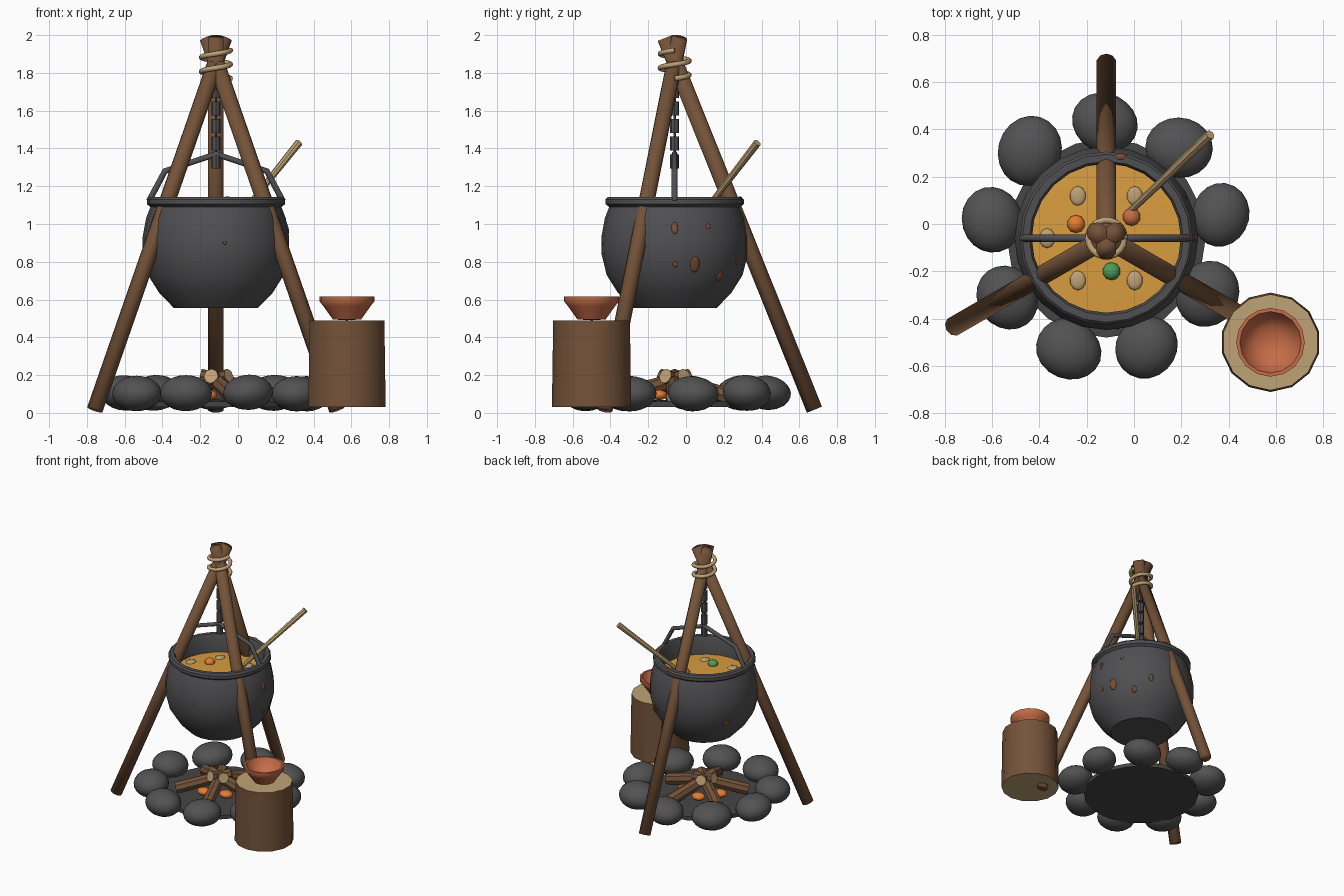
import bpy, bmesh, math, random
from math import sin, cos, radians, tau
from mathutils import Vector, Matrix

random.seed(4)
if "Cube" in bpy.data.objects:
    bpy.data.objects.remove(bpy.data.objects["Cube"])

CENTRE = Vector((-0.117, -0.06, 0))   # axis of fire, pot and tripod
STUMP = Vector((0.577, -0.5, 0))


def material(name, *rgb):
    m = bpy.data.materials.new(name)
    m.use_nodes = True
    m.diffuse_color = (*rgb, 1)
    m.node_tree.nodes["Principled BSDF"].inputs["Base Color"].default_value = (*rgb, 1)
    return m


iron = material("iron_grey", 0.08, 0.08, 0.085)
stone = material("stone_grey", 0.085, 0.085, 0.088)
ash = material("ash_grey", 0.06, 0.06, 0.062)
bark = material("bark_brown", 0.175, 0.085, 0.04)
tan = material("pale_wood", 0.52, 0.36, 0.18)
broth = material("broth_gold", 0.7, 0.34, 0.05)
orange = material("ember_orange", 0.78, 0.2, 0.03)
clay = material("clay_red", 0.57, 0.15, 0.065)
green = material("herb_green", 0.08, 0.33, 0.09)
rust = material("rust_brown", 0.2, 0.075, 0.03)


def polar(radius, degrees, z, centre=CENTRE):
    a = radians(degrees)
    return centre + Vector((radius * cos(a), radius * sin(a), z))


def finish(name, bm, mats, angle=40):
    """Turn a bmesh into a shaded object; angle None means smooth all over."""
    bmesh.ops.recalc_face_normals(bm, faces=bm.faces)
    mesh = bpy.data.meshes.new(name)
    bm.to_mesh(mesh)
    bm.free()
    obj = bpy.data.objects.new(name, mesh)
    bpy.context.collection.objects.link(obj)
    for m in mats:
        mesh.materials.append(m)
    mesh.shade_smooth()
    if angle is not None:
        bpy.ops.object.select_all(action='DESELECT')
        obj.select_set(True)
        bpy.context.view_layer.objects.active = obj
        bpy.ops.object.shade_smooth_by_angle(angle=radians(angle))
    return obj


def rod(name, start, end, r1, r2, sides, side_mat, end_mat=None, angle=40):
    """Tapered cylinder between two points, with optional end colour."""
    start, end = Vector(start), Vector(end)
    axis = end - start
    turn = axis.to_track_quat('Z', 'Y').to_matrix().to_4x4()
    bm = bmesh.new()
    bmesh.ops.create_cone(bm, cap_ends=True, segments=sides, radius1=r1, radius2=r2,
                          depth=axis.length,
                          matrix=Matrix.Translation((start + end) / 2) @ turn)
    if end_mat:
        for f in bm.faces:
            f.material_index = int(len(f.verts) > 4)
    return finish(name, bm, [side_mat] + ([end_mat] if end_mat else []), angle)


def blob(name, loc, size, mat, direction=(0, 0, 1), spin=0, detail=2, rough=0):
    """Squashed ball whose short axis follows direction."""
    bm = bmesh.new()
    bmesh.ops.create_icosphere(bm, subdivisions=detail, radius=1)
    if rough:
        shift = Vector([random.uniform(-1, 1) for _ in range(3)])
        for v in bm.verts:
            v.co *= 1 + rough * sin(2 * v.co.dot(shift) + shift.x * 3)
    turn = Vector(direction).to_track_quat('Z', 'Y').to_matrix().to_4x4()
    bm.transform(Matrix.Translation(loc) @ turn @ Matrix.Rotation(radians(spin), 4, 'Z')
                 @ Matrix.Diagonal((*size, 1)))
    return finish(name, bm, [mat], None)


def lathe(name, profile, centre, sides, mat, angle=40):
    """Spin a list of (radius, height) points round a vertical axis."""
    bm = bmesh.new()
    verts = [bm.verts.new((r, 0, z)) for r, z in profile]
    edges = [bm.edges.new(pair) for pair in zip(verts, verts[1:])]
    bmesh.ops.spin(bm, geom=verts + edges, cent=(0, 0, 0), axis=(0, 0, 1),
                   angle=tau, steps=sides)
    bmesh.ops.remove_doubles(bm, verts=bm.verts, dist=0.0005)
    bmesh.ops.translate(bm, verts=bm.verts, vec=centre)
    return finish(name, bm, [mat], angle)


def wire(name, points, radius, mat):
    curve = bpy.data.curves.new(name, 'CURVE')
    curve.dimensions = '3D'
    curve.bevel_depth = radius
    curve.bevel_resolution = 2
    curve.use_fill_caps = True
    line = curve.splines.new('POLY')
    line.points.add(len(points) - 1)
    for p, co in zip(line.points, points):
        p.co = (*co, 1)
    curve.materials.append(mat)
    obj = bpy.data.objects.new(name, curve)
    bpy.context.collection.objects.link(obj)


# Tripod poles, crossing near the top, and their lashing
for i, a in enumerate((90, 210, 330)):
    rod(f"tripod_pole_{i + 1}", polar(0.74, a, 0.017), polar(-0.05, a, 1.985),
        0.043, 0.043, 10, bark, angle=None)
wire("rope_lashing", [polar(0.077, a, 1.77 + 0.075 * a / 360)
                      for a in range(0, 721, 20)], 0.014, tan)

# Ring of stones around a bed of ash
for i in range(9):
    a = 11 + 40 * i
    k = random.uniform(0.95, 1.05)
    blob(f"hearth_stone_{i + 1}", polar(0.49, a, 0.105),
         (0.127 * k, 0.14 * k, 0.093), stone, spin=a + random.uniform(-25, 25),
         detail=3, rough=0.05)
lathe("ash_bed", [(0, 0.03), (0.42, 0.03), (0.42, 0.06), (0, 0.07)], CENTRE, 20, ash)

# Firewood star with embers between the logs
for i in range(5):
    a = 72 * i
    rod(f"fire_log_{i + 1}", polar(0.31, a, 0.085), polar(-0.085, a, 0.195),
        0.045, 0.04, 8, bark, tan)
    blob(f"ember_{i + 1}", polar(0.14, a + 36, 0.095), (0.052, 0.045, 0.028), orange)

# Cauldron
pot = lathe("cauldron", [(0, 0.555), (0.222, 0.555), (0.3, 0.635), (0.36, 0.73),
                         (0.387, 0.84), (0.388, 0.93), (0.37, 1.03), (0.347, 1.09),
                         (0.366, 1.105), (0.366, 1.13), (0.355, 1.142), (0.325, 1.142),
                         (0.315, 1.125), (0.32, 0.95), (0, 0.93)], CENTRE, 24, iron)
lathe("stew", [(0, 0.97), (0.325, 0.97), (0.325, 1.0), (0.2, 1.007), (0, 1.01)],
      CENTRE, 24, broth)

# Rust patches lying on the cauldron wall: angle, height, width, tallness
patches = [(0, 0.98, 0.02, 0.035), (0, 0.78, 0.014, 0.016), (17, 0.78, 0.026, 0.042),
           (42, 0.69, 0.018, 0.026), (-83, 0.9, 0.01, 0.01), (62, 0.8, 0.02, 0.03),
           (28, 0.99, 0.012, 0.014), (150, 0.75, 0.025, 0.025)]
for i, (a, z, w, h) in enumerate(patches):
    _, spot, normal, _ = pot.closest_point_on_mesh(polar(0.4, a, z))
    blob(f"rust_patch_{i + 1}", spot, (w, h, 0.005), rust, normal, rough=0.2)
blob("rim_rust_patch", polar(0.35, 80, 1.14), (0.025, 0.014, 0.005), rust)

# Vegetables in the stew
for i, a in enumerate((56, 124, 180, 236, 304)):
    blob(f"stew_slice_{i + 1}", polar(0.215 if a != 180 else 0.25, a, 1.006),
         (0.034, 0.042, 0.01), tan)
for name, x, y, mat in (("carrot_piece", -0.245, 0, orange),
                        ("tomato_piece", -0.01, 0.03, clay),
                        ("herb_piece", -0.095, -0.2, green)):
    blob(name, (x, y, 1.015), (0.038, 0.038, 0.03), mat)

# Carrying handle and hanging chain
wire("cauldron_handle", [CENTRE + Vector((x, 0, z)) for x, z in
                         ((-0.355, 1.12), (-0.27, 1.28), (0, 1.37),
                          (0.27, 1.28), (0.355, 1.12))], 0.016, iron)
for i in range(5):
    z = 1.295 + 0.093 * i
    rod(f"chain_link_{i + 1}", polar(0, 0, z), polar(0, 0, z + 0.074),
        0.024, 0.024, 8, iron)
rod("chain_core", polar(0, 0, 1.3), polar(0, 0, 1.8), 0.007, 0.007, 6, iron)

# Stirring spoon handle
rod("stirring_spoon", (-0.03, 0.04, 0.99), (0.322, 0.378, 1.43), 0.014, 0.021, 8, tan)

# Chopping stump with a clay bowl
rod("stump", STUMP + Vector((0, 0, 0.03)), STUMP + Vector((0, 0, 0.49)),
    0.21, 0.203, 14, bark, tan)
lathe("clay_bowl", [(0, 0.49), (0.075, 0.495), (0.125, 0.565), (0.145, 0.59),
                    (0.145, 0.617), (0.13, 0.617), (0.11, 0.57), (0.065, 0.53),
                    (0, 0.525)], STUMP, 16, clay)
